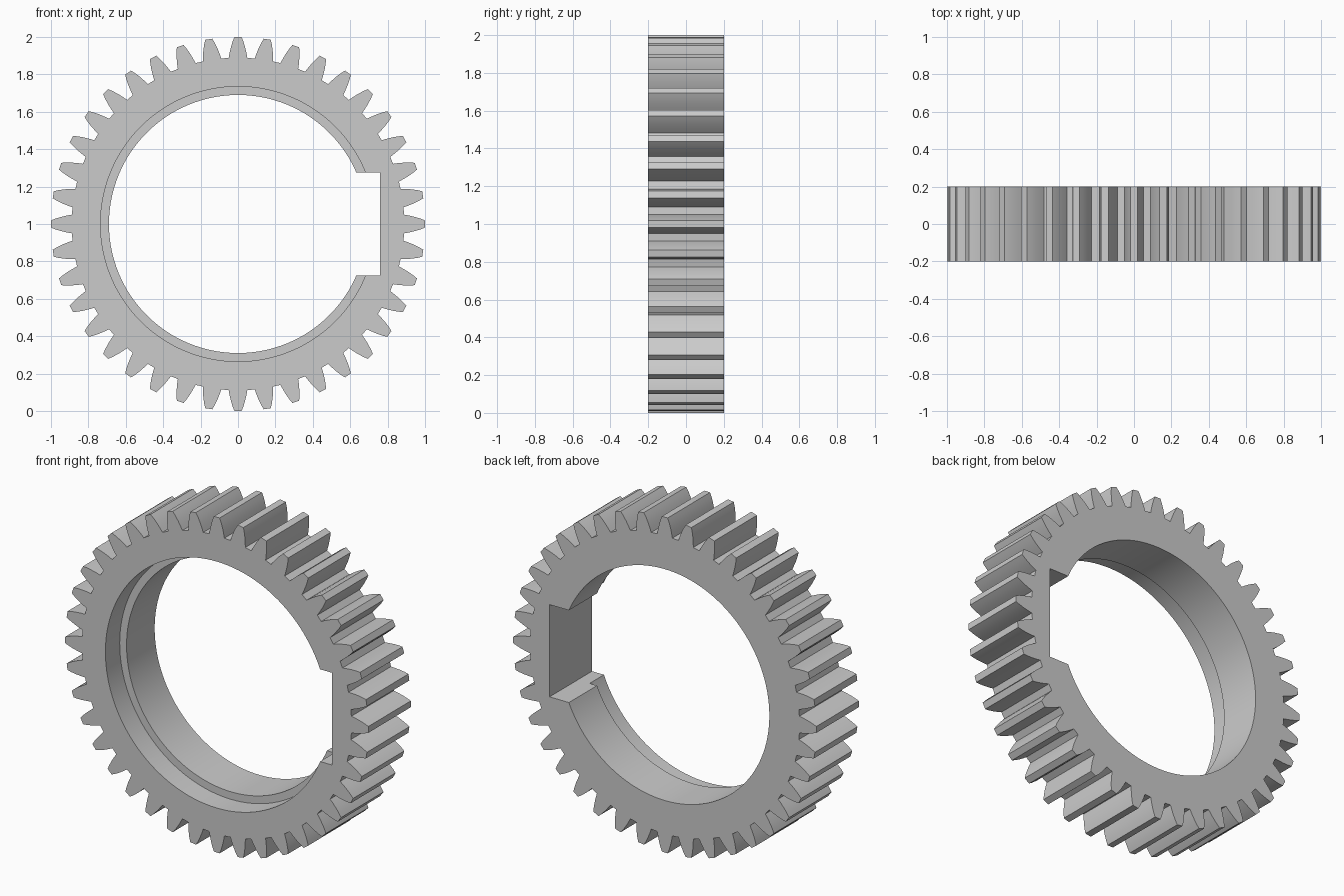
import bpy, bmesh, math

if "Cube" in bpy.data.objects:
    bpy.data.objects.remove(bpy.data.objects["Cube"])

TEETH = 40
HALF = 0.2          # half thickness along y
STEP_Y = -0.065     # where the wide front bore ends

metal = bpy.data.materials.new("grey metal")
metal.diffuse_color = (0.6, 0.6, 0.6, 1)
metal.use_nodes = True
metal.node_tree.nodes["Principled BSDF"].inputs["Base Color"].default_value = metal.diffuse_color


def prism(name, points, y0, y1):
    """Extrude an outline of (x, z) points from y0 to y1."""
    bm = bmesh.new()
    face = bm.faces.new([bm.verts.new((x, y0, z)) for x, z in points])
    new = bmesh.ops.extrude_face_region(bm, geom=[face])["geom"]
    verts = [v for v in new if isinstance(v, bmesh.types.BMVert)]
    bmesh.ops.translate(bm, verts=verts, vec=(0, y1 - y0, 0))
    bmesh.ops.recalc_face_normals(bm, faces=bm.faces)
    mesh = bpy.data.meshes.new(name)
    bm.to_mesh(mesh)
    bm.free()
    mesh.materials.append(metal)
    obj = bpy.data.objects.new(name, mesh)
    bpy.context.collection.objects.link(obj)
    return obj


def circle(r, n=128):
    return [(r * math.cos(2 * math.pi * i / n), 1 + r * math.sin(2 * math.pi * i / n))
            for i in range(n)]


# Toothed outline: one curved flank (radius, half width), mirrored and repeated
flank = [(0.888, 0.050), (0.915, 0.045), (0.945, 0.038), (0.975, 0.029), (1.0, 0.019)]
tooth = [(r, -w) for r, w in flank] + [(r, w) for r, w in reversed(flank)]
outline = []
for i in range(TEETH):
    a = 2 * math.pi * i / TEETH
    c, s = math.cos(a), math.sin(a)
    outline += [(r * c - w * s, 1 + r * s + w * c) for r, w in tooth]
gear = prism("gear_ring", outline, -HALF, HALF)

# Through bore, wider front bore and rectangular keyway
cutters = [
    prism("bore_cutter", circle(0.69), -0.3, 0.3),
    prism("front_bore_cutter", circle(0.735), -0.3, STEP_Y),
    prism("keyway_cutter", [(0.3, 0.725), (0.76, 0.725), (0.76, 1.275), (0.3, 1.275)], -0.3, 0.3),
]
bpy.context.view_layer.objects.active = gear
gear.select_set(True)
for cutter in cutters:
    cutter.select_set(False)
    mod = gear.modifiers.new(cutter.name, "BOOLEAN")
    mod.operation, mod.solver, mod.object = "DIFFERENCE", "EXACT", cutter
    bpy.ops.object.modifier_apply(modifier=mod.name)
    bpy.data.objects.remove(cutter)

bpy.ops.object.shade_smooth_by_angle(angle=math.radians(25))
